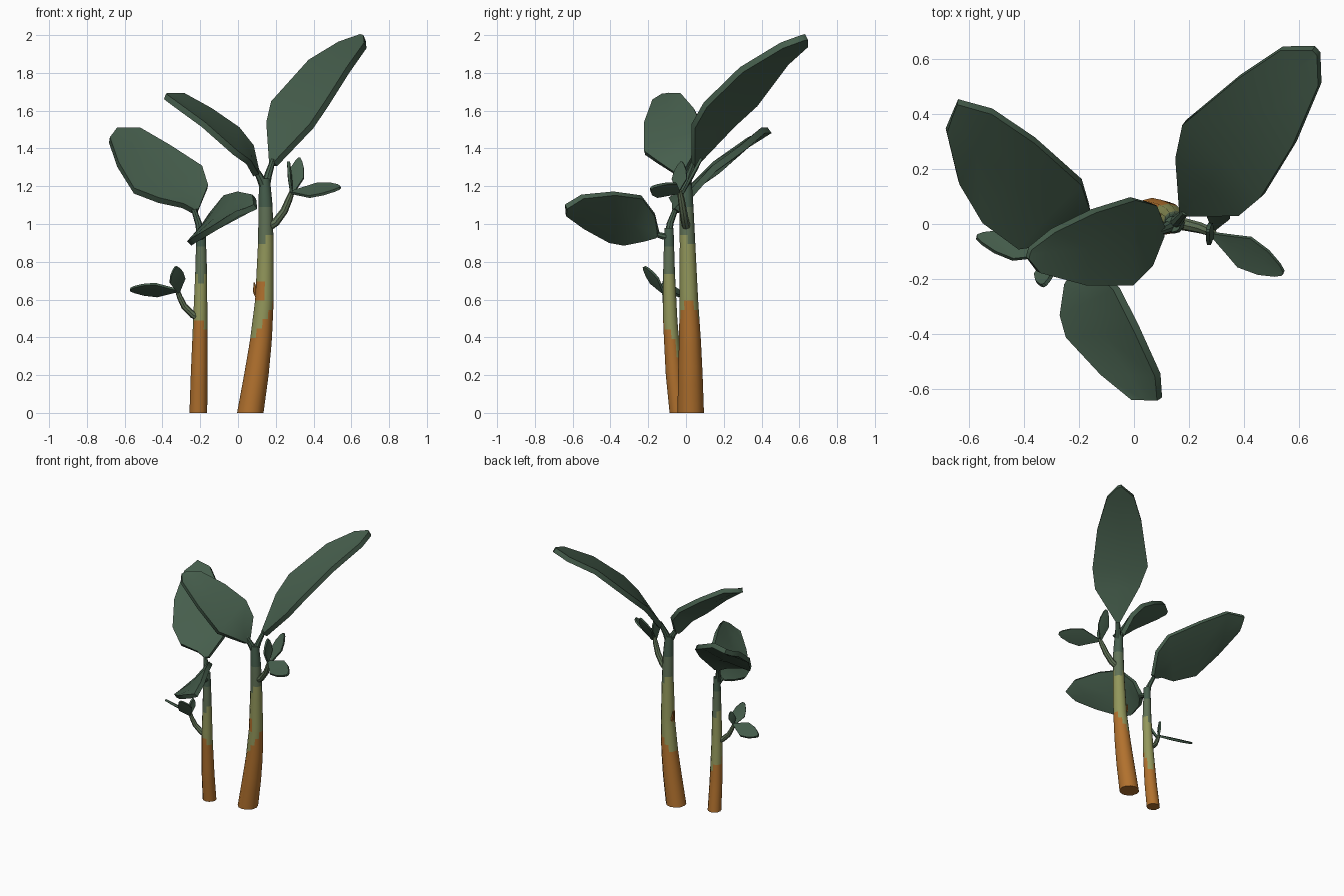
import bpy, bmesh, math
from mathutils import Vector as V

if "Cube" in bpy.data.objects:
    bpy.data.objects.remove(bpy.data.objects["Cube"])


def material(name, rgb):
    m = bpy.data.materials.new(name)
    m.diffuse_color = (*rgb, 1)
    m.use_nodes = True
    m.node_tree.nodes["Principled BSDF"].inputs["Base Color"].default_value = m.diffuse_color
    return m


LEAF = material("dark leaf green", (0.061, 0.112, 0.073))
SAGE = material("sage green", (0.12, 0.17, 0.095))
OLIVE = material("olive green", (0.29, 0.31, 0.105))
BARK = material("orange brown bark", (0.44, 0.165, 0.027))


def finish(name, bm, mats, thick=0):
    me = bpy.data.meshes.new(name)
    bm.to_mesh(me)
    bm.free()
    ob = bpy.data.objects.new(name, me)
    bpy.context.collection.objects.link(ob)
    for m in mats:
        me.materials.append(m)
    bpy.ops.object.select_all(action='DESELECT')
    ob.select_set(True)
    bpy.context.view_layer.objects.active = ob
    if thick:
        so = ob.modifiers.new("thickness", 'SOLIDIFY')
        so.thickness, so.offset = thick, -0.3
        bpy.ops.object.modifier_apply(modifier=so.name)
    bpy.ops.object.shade_smooth_by_angle(angle=math.radians(40))


def tube(name, path, mats, sides=12, rule=None, upright=False):
    """Tapered tube through (x, y, z, radius) points; rule(height, angle) picks the colour."""
    bm = bmesh.new()
    rings = []
    for i, (x, y, z, r) in enumerate(path):
        a, b = V(path[max(i - 1, 0)][:3]), V(path[min(i + 1, len(path) - 1)][:3])
        t = V((0, 0, 1)) if upright else (b - a).normalized()
        u = V((0, 1, 0)).cross(t).normalized()
        w = t.cross(u)
        rings.append([bm.verts.new(V((x, y, z)) + r * (u * math.cos(k) + w * math.sin(k)))
                      for k in (2 * math.pi * s / sides for s in range(sides))])
    for lo, hi in zip(rings, rings[1:]):
        for s in range(sides):
            n = (s + 1) % sides
            f = bm.faces.new((lo[s], lo[n], hi[n], hi[s]))
            if rule:
                f.material_index = rule(f.calc_center_median().z, 2 * math.pi * (s + 0.5) / sides)
    bm.faces.new(rings[0][::-1])
    cap = bm.faces.new(rings[-1])
    cap.material_index = len(mats) - 1
    finish(name, bm, mats)


def resample(keys, step):
    """Rings at even heights along the key points."""
    out, top = [], keys[-1][2]
    n = round(top / step)
    for i in range(n + 1):
        z = top * i / n
        for a, b in zip(keys, keys[1:]):
            if z <= b[2] + 1e-6:
                t = (z - a[2]) / (b[2] - a[2])
                out.append(tuple(p + (q - p) * t for p, q in zip(a, b)))
                break
    return out


def blade(name, rows, thick, cup=0.012):
    """Slab leaf from (left, right) edge pairs, slightly hollow along the midrib."""
    rows = [(V(l), V(r)) for l, r in rows]
    l, r = rows[2]
    up = (r - l).cross(rows[-1][0] - rows[0][0]).normalized()
    if up.z < 0:
        up = -up
    bm = bmesh.new()
    grid = []
    for l, r in rows:
        dip = up * cup * min(1, (r - l).length / (rows[2][1] - rows[2][0]).length)
        grid.append([bm.verts.new(p) for p in (l, (l + r) / 2 - dip, r)])
    for a, b in zip(grid, grid[1:]):
        for c in (0, 1):
            bm.faces.new((a[c], a[c + 1], b[c + 1], b[c]))
    bm.normal_update()
    if sum((f.normal for f in bm.faces), V()).dot(up) < 0:
        bmesh.ops.reverse_faces(bm, faces=bm.faces[:])
    finish(name, bm, [LEAF], thick)


def leaflet(name, base, tip, side, width):
    """Small leaf with a standard outline between base and tip."""
    base, tip, side = V(base), V(tip), V(side).normalized()
    rows = []
    for t, w in ((0, .12), (.25, .6), (.45, 1), (.72, .8), (.92, .4), (1, .12)):
        c = base.lerp(tip, t)
        rows.append((c - side * w * width / 2, c + side * w * width / 2))
    blade(name, rows, 0.014, 0.005)


# stems
tall = [(.065, .025, 0, .07), (.097, .023, .2, .065), (.121, .021, .38, .058), (.14, .015, .6, .049),
        (.147, .008, .9, .041), (.146, .002, 1.1, .037), (.14, 0, 1.24, .029)]
short = [(-.21, -.04, 0, .047), (-.206, -.063, .2, .044), (-.2, -.083, .48, .038),
         (-.195, -.09, .75, .031), (-.196, -.09, .98, .024)]


def tall_rule(z, a):
    if z < .49 + .11 * math.cos(a) or (.6 < z < .7 and abs(a - 3.8) < .7):
        return 0
    return 1 if z < .92 - .04 * math.sin(a * 2) else 2 if z < 1.1 else 3


def short_rule(z, a):
    if z < .40 - .09 * math.sin(a) + .03 * math.cos(3 * a):
        return 0
    return 1 if z < .72 + .04 * math.cos(a * 2) else 2 if z < .86 else 3


mats = [BARK, OLIVE, SAGE, LEAF]
tube("tall_stem", resample(tall, .05), mats, rule=tall_rule, upright=True)
tube("short_stem", resample(short, .05), mats, rule=short_rule, upright=True)
tube("stem_bud", [(.11, .025, .6, .012), (.092, .028, .64, .012), (.085, .03, .69, .004)], [BARK], 6)

# leaf stalks
for n, p in (("back_right", [(.142, 0, 1.19, .026), (.16, .015, 1.26, .02), (.186, .045, 1.34, .014)]),
             ("upper_left", [(.142, 0, 1.19, .026), (.115, -.015, 1.25, .02), (.08, -.03, 1.31, .014)]),
             ("back_left", [(-.196, -.09, .93, .022), (-.208, -.085, 1.0, .018), (-.235, -.055, 1.08, .014)]),
             ("front", [(-.196, -.08, .93, .022), (-.195, -.12, .935, .018), (-.19, -.17, .95, .014)])):
    tube(n + "_leaf_stalk", p, [LEAF], 8)

# large leaves
blade("back_right_leaf", [((.17, .045, 1.32), (.195, .035, 1.32)), ((.155, .245, 1.53), (.385, .035, 1.52)),
                          ((.18, .365, 1.64), (.463, .1, 1.635)), ((.378, .53, 1.86), (.58, .29, 1.82)),
                          ((.535, .635, 1.955), (.672, .505, 1.95)), ((.65, .635, 1.995), (.668, .615, 1.99))], .035)
blade("upper_left_leaf", [((.1, -.045, 1.26), (.105, -.015, 1.27)), ((.06, -.15, 1.33), (.075, .07, 1.41)),
                          ((-.01, -.22, 1.38), (0, .09, 1.505)), ((-.18, -.22, 1.53), (-.145, .045, 1.605)),
                          ((-.345, -.175, 1.65), (-.29, -.025, 1.685)), ((-.385, -.125, 1.68), (-.375, -.09, 1.685))], .032)
blade("back_left_leaf", [((-.235, -.065, 1.07), (-.21, -.05, 1.075)), ((-.29, -.065, 1.1), (-.16, .055, 1.2)),
                         ((-.42, -.085, 1.13), (-.19, .148, 1.3)), ((-.55, .01, 1.18), (-.36, .3, 1.41)),
                         ((-.635, .15, 1.32), (-.515, .405, 1.5)), ((-.68, .335, 1.45), (-.64, .44, 1.5))], .035)
blade("front_leaf", [((-.2, -.15, .935), (-.185, -.145, .955)), ((-.245, -.22, .92), (-.145, -.165, 1.05)),
                     ((-.262, -.33, .90), (-.068, -.235, 1.145)), ((-.24, -.41, .915), (.005, -.38, 1.165)),
                     ((-.115, -.545, .99), (.083, -.55, 1.148)), ((-.005, -.637, 1.06), (.09, -.637, 1.095))], .032)

# side shoots with small leaves
tube("right_twig", [(.155, .005, .98, .024), (.2, -.005, 1.01, .022), (.245, -.015, 1.07, .02),
                    (.27, -.025, 1.13, .018), (.288, -.033, 1.175, .013)], [SAGE], 8)
tube("left_twig", [(-.2, -.088, .5, .02), (-.24, -.095, .52, .019), (-.285, -.105, .565, .017),
                   (-.307, -.11, .61, .015), (-.322, -.115, .65, .012)], [SAGE], 8)
for n, base, tip, side, w in (
        ("right_twig_side", (.285, -.04, 1.17), (.54, -.18, 1.195), (.05, .11, .075), .135),
        ("right_twig_tall", (.29, -.02, 1.165), (.325, .08, 1.35), (1, -.1, -.1), .085),
        ("right_twig_inner", (.285, -.045, 1.165), (.27, -.025, 1.33), (.1, 1, 0), .08),
        ("left_twig_side", (-.32, -.11, .65), (-.57, -.045, .655), (.1, .8, -.55), .115),
        ("left_twig_tall", (-.318, -.12, .64), (-.328, -.22, .775), (.85, .4, .28), .09),
        ("left_twig_inner", (-.315, -.11, .645), (-.31, -.09, .75), (.4, .9, 0), .05)):
    leaflet(n + "_leaf", base, tip, side, w)
